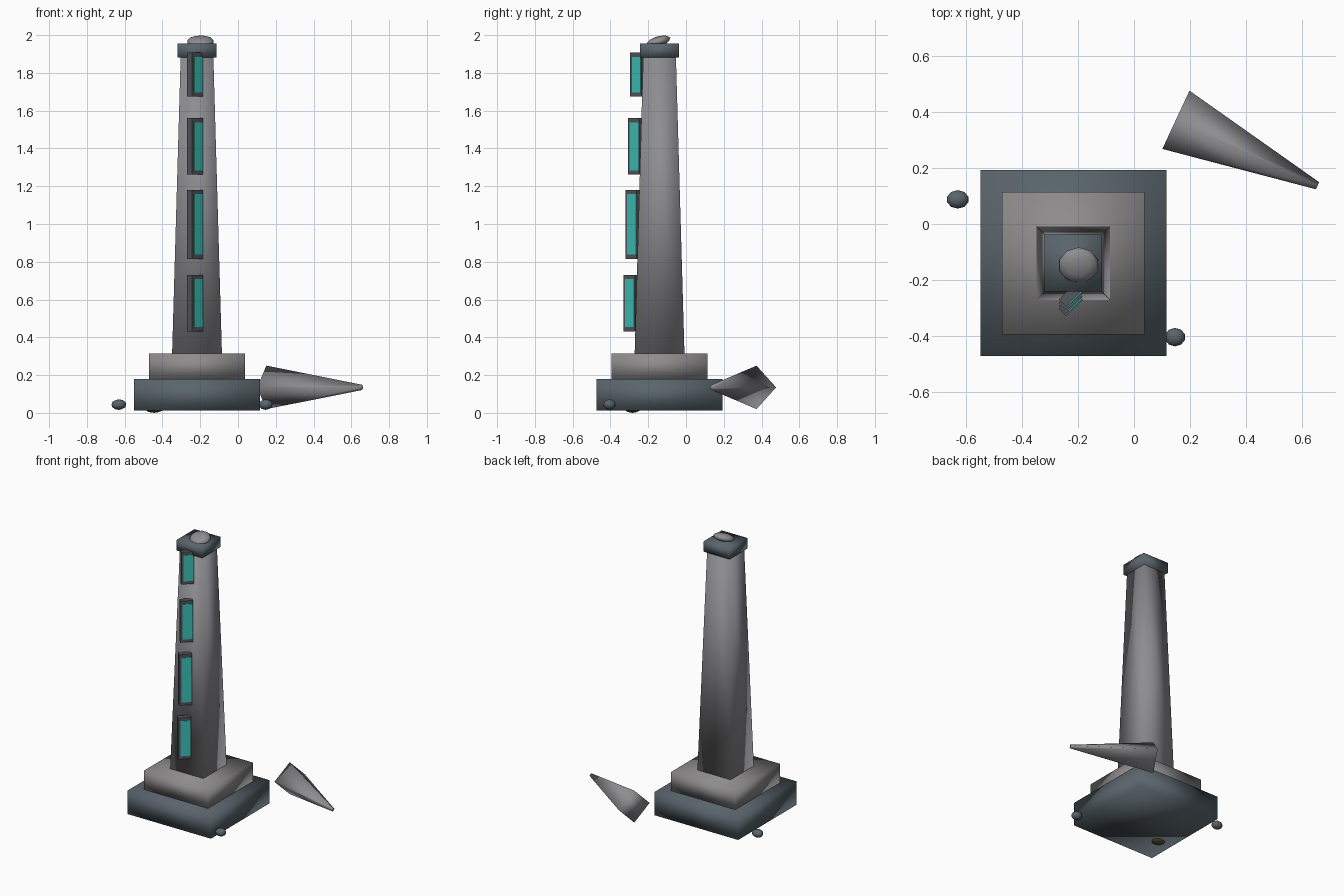
import bpy
import bmesh
from math import radians, pi
from mathutils import Vector, Matrix

cube = bpy.data.objects.get("Cube")
if cube:
    bpy.data.objects.remove(cube, do_unlink=True)


def material(name, r, g, b):
    m = bpy.data.materials.new(name)
    m.use_nodes = True
    m.diffuse_color = (r, g, b, 1)
    m.node_tree.nodes["Principled BSDF"].inputs["Base Color"].default_value = (r, g, b, 1)
    return m


slate = material("dark slate", 0.10, 0.13, 0.15)
stone = material("grey stone", 0.27, 0.27, 0.285)
pale = material("warm grey stone", 0.27, 0.26, 0.26)
frame = material("charcoal frame", 0.09, 0.095, 0.105)
glow = material("turquoise", 0.05, 0.56, 0.50)
moss = material("dark moss", 0.08, 0.085, 0.03)


def finish(name, bm, mat, matrix, smooth=True):
    """Turn a bmesh into a named, coloured object."""
    bmesh.ops.transform(bm, matrix=matrix, verts=bm.verts)
    bmesh.ops.recalc_face_normals(bm, faces=bm.faces)
    for f in bm.faces:
        f.smooth = smooth
    mesh = bpy.data.meshes.new(name)
    bm.to_mesh(mesh)
    bm.free()
    mesh.materials.append(mat)
    ob = bpy.data.objects.new(name, mesh)
    bpy.context.collection.objects.link(ob)
    return ob


def box(name, mat, centre, size, turn=0, taper=1, smooth=True):
    """Box, optionally turned about z, its top scaled by taper."""
    bm = bmesh.new()
    bmesh.ops.create_cube(bm, size=1)
    for v in bm.verts:
        if v.co.z > 0:
            v.co.xy *= taper
    m = Matrix.Translation(centre) @ Matrix.Rotation(turn, 4, "Z") @ Matrix.Diagonal((*size, 1))
    return finish(name, bm, mat, m, smooth)


def pebble(name, mat, centre, radii, tilt=0):
    bm = bmesh.new()
    bmesh.ops.create_icosphere(bm, subdivisions=2, radius=1)
    m = Matrix.Translation(centre) @ Matrix.Rotation(tilt, 4, "X") @ Matrix.Diagonal((*radii, 1))
    return finish(name, bm, mat, m)


# Stepped plinth, tapering shaft and cap
box("lower_plinth", slate, (-0.217, -0.14, 0.097), (0.665, 0.665, 0.167))
box("upper_plinth", pale, (-0.217, -0.14, 0.247), (0.51, 0.51, 0.137))
box("shaft", stone, (-0.217, -0.14, 1.10), (0.264, 0.264, 1.58), taper=0.655)
box("cap", slate, (-0.217, -0.14, 1.918), (0.205, 0.205, 0.075))
pebble("cap_stone", stone, (-0.198, -0.148, 1.965), (0.073, 0.068, 0.028), radians(18))

# Framed glowing panels stepping back up the shaft: bottom, top, depth
turn = pi / 4
along = Vector((1, 1, 0)).normalized()
out = Vector((1, -1, 0)).normalized()
panels = [(0.432, 0.73, -0.288), (0.815, 1.18, -0.278),
          (1.262, 1.56, -0.265), (1.675, 1.907, -0.253)]
for i, (low, high, y) in enumerate(panels, 1):
    c = Vector((-0.227, y, (low + high) / 2))
    h = high - low
    box(f"panel_frame_{i}", frame, c, (0.084, 0.036, h), turn, smooth=False)
    box(f"panel_glow_{i}", glow, c + out * 0.018 + along * 0.006,
        (0.066, 0.006, h - 0.045), turn, smooth=False)

# Fallen four-sided spire lying beside the plinth
start, end = Vector((0.15, 0.373, 0.135)), Vector((0.657, 0.137, 0.135))
axis = end - start
bm = bmesh.new()
bmesh.ops.create_cone(bm, cap_ends=True, segments=4, radius1=0.115,
                      radius2=0.014, depth=axis.length)
x = axis.normalized()
side = Vector((0, 0, 1)).cross(x)
rot = Matrix((side, Vector((0, 0, 1)), x)).transposed().to_4x4()
finish("fallen_spire", bm, stone, Matrix.Translation((start + end) / 2) @ rot)

# Loose rocks and a mossy lump under the plinth
pebble("rock_left", slate, (0.147, -0.405, 0.044), (0.037, 0.033, 0.028))
pebble("rock_right", slate, (-0.631, 0.088, 0.044), (0.04, 0.033, 0.028))
pebble("moss_lump", moss, (-0.443, -0.283, 0.028), (0.055, 0.048, 0.028))
